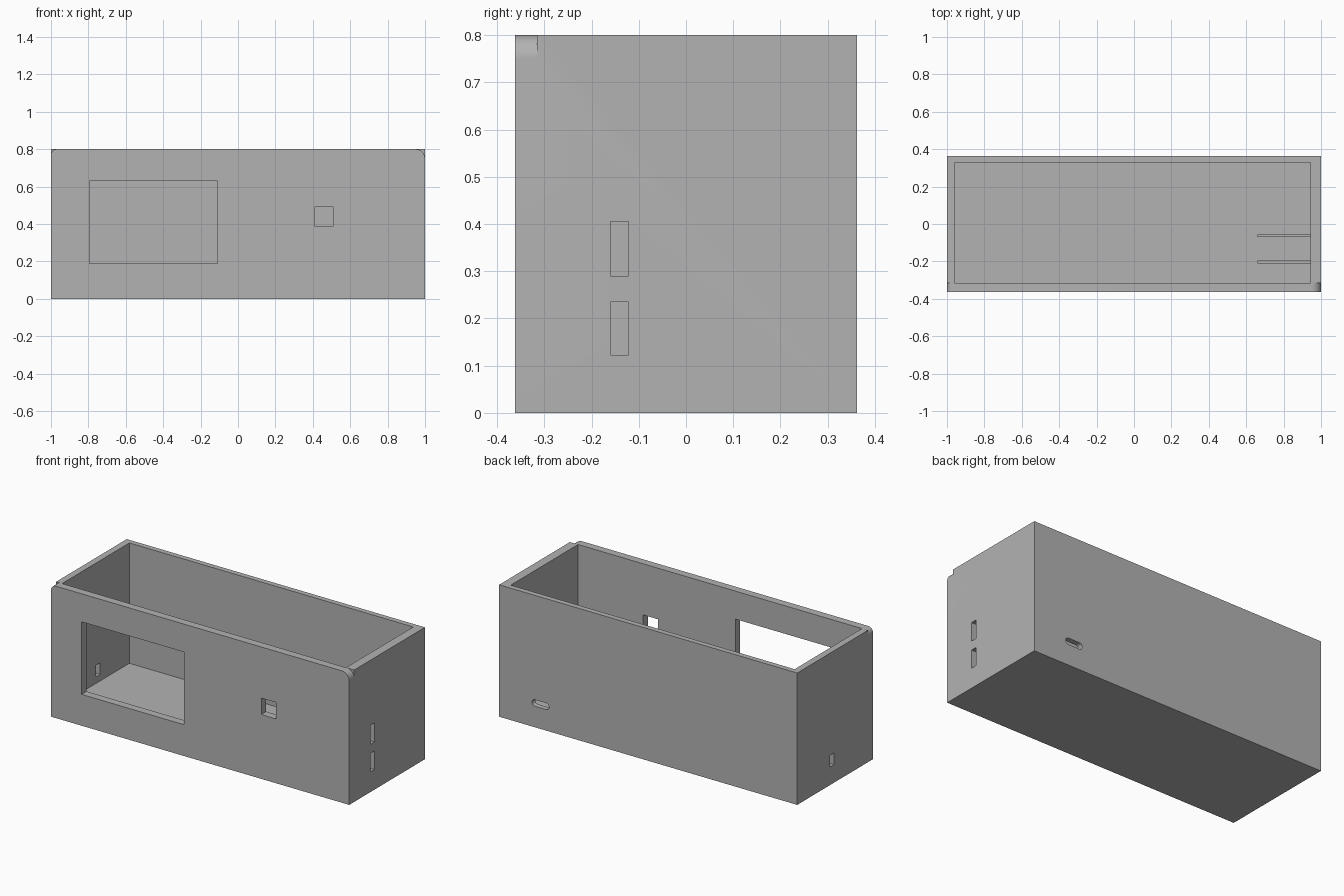
import bpy, bmesh, math
from mathutils import Vector

cube = bpy.data.objects.get("Cube")
if cube:
    bpy.data.objects.remove(cube, do_unlink=True)

grey = bpy.data.materials.new("plain grey")
grey.use_nodes = True
grey.diffuse_color = (0.45, 0.45, 0.45, 1)
grey.node_tree.nodes["Principled BSDF"].inputs["Base Color"].default_value = (0.45, 0.45, 0.45, 1)

W, D, H = 1.0, 0.3625, 0.8                      # half width, half depth, height
IN_L, IN_R, IN_F, IN_B = -0.96, 0.945, -0.315, 0.33
FLOOR = 0.07


def add_object(name, bm):
    bmesh.ops.recalc_face_normals(bm, faces=bm.faces)
    mesh = bpy.data.meshes.new(name)
    bm.to_mesh(mesh)
    bm.free()
    mesh.materials.append(grey)
    obj = bpy.data.objects.new(name, mesh)
    bpy.context.collection.objects.link(obj)
    return obj


def box(name, x0, x1, y0, y1, z0, z1):
    bm = bmesh.new()
    bmesh.ops.create_cube(bm, size=1)
    for v in bm.verts:
        v.co = ((x0 + x1) / 2 + v.co.x * (x1 - x0),
                (y0 + y1) / 2 + v.co.y * (y1 - y0),
                (z0 + z1) / 2 + v.co.z * (z1 - z0))
    return add_object(name, bm)


def prism(name, outline, y0, y1):
    """Extrude an x-z outline along y."""
    bm = bmesh.new()
    face = bm.faces.new([bm.verts.new((x, y0, z)) for x, z in outline])
    new = bmesh.ops.extrude_face_region(bm, geom=[face])["geom"]
    bmesh.ops.translate(bm, vec=Vector((0, y1 - y0, 0)),
                        verts=[g for g in new if isinstance(g, bmesh.types.BMVert)])
    return add_object(name, bm)


def arc(cx, cz, r, a0, a1, n=12):
    return [(cx + r * math.cos(math.radians(a0 + (a1 - a0) * i / n)),
             cz + r * math.sin(math.radians(a0 + (a1 - a0) * i / n))) for i in range(n + 1)]


def cut(target, cutter):
    mod = target.modifiers.new("cut", "BOOLEAN")
    mod.operation = "DIFFERENCE"
    mod.solver = "EXACT"
    mod.object = cutter
    bpy.context.view_layer.objects.active = target
    bpy.ops.object.modifier_apply(modifier=mod.name)
    bpy.data.objects.remove(cutter, do_unlink=True)


# Open-topped case
case = box("case", -W, W, -D, D, 0, H)
cut(case, box("cavity", IN_L, IN_R, IN_F, IN_B, FLOOR, H + 0.2))

# Front display window and small square opening
cut(case, box("display_window", -0.795, -0.11, -D - 0.1, IN_F + 0.05, 0.19, 0.63))
cut(case, box("square_opening", 0.41, 0.51, -D - 0.1, IN_F + 0.05, 0.39, 0.49))

# Two port slots on the left end, one on the right end
for z0, z1 in ((0.123, 0.235), (0.29, 0.405)):
    cut(case, box("port_slot", IN_R - 0.03, W + 0.1, -0.16, -0.122, z0, z1))
cut(case, box("end_slot", -W - 0.1, IN_L + 0.03, 0.01, 0.05, 0.11, 0.18))

# Rounded slot in the back wall
slot = arc(0.76, 0.147, 0.02, -90, 90) + arc(0.685, 0.147, 0.02, 90, 270)
cut(case, prism("back_slot", slot, IN_B - 0.03, D + 0.1))

# Rounded upper corners of the front panel
for side, r in ((1, 0.05), (-1, 0.03)):
    e = 0.05
    curve = arc(W - r, H - r, r, 0, 90)
    outline = [(W + e, H - r)] + curve + [(W - r, H + e), (W + e, H + e)]
    cut(case, prism("corner_cutter", [(side * x, z) for x, z in outline], -D - 0.1, IN_F))

# Board guides inside the left end
for name, y0 in (("front_guide", -0.21), ("back_guide", -0.07)):
    box(name, 0.66, IN_R + 0.005, y0, y0 + 0.015, FLOOR - 0.005, 0.45)

# Smooth the rounded corners, keep edges sharp
bpy.ops.object.select_all(action="DESELECT")
case.select_set(True)
bpy.context.view_layer.objects.active = case
bpy.ops.object.shade_smooth_by_angle(angle=math.radians(30))
